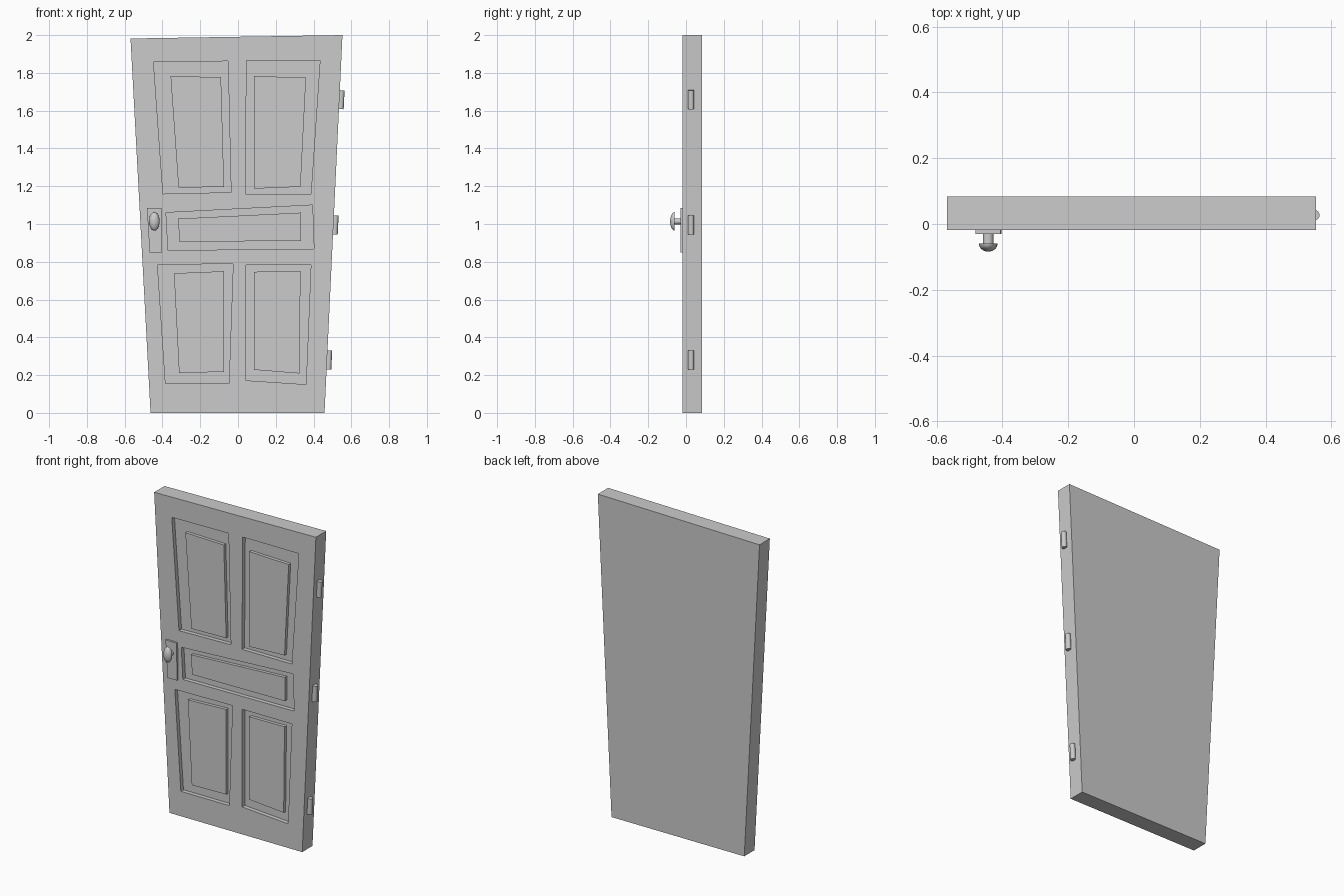
import bpy, bmesh, math
from mathutils import Matrix, Vector

if "Cube" in bpy.data.objects:
    bpy.data.objects.remove(bpy.data.objects["Cube"])

FRONT, BACK = -0.018, 0.084
RECESS = 0.026      # depth of the panel recesses
RAISE = 0.020       # height of the raised fields inside them


def finish(name, bm, smooth=False):
    bmesh.ops.recalc_face_normals(bm, faces=bm.faces[:])
    mesh = bpy.data.meshes.new(name)
    bm.to_mesh(mesh)
    bm.free()
    obj = bpy.data.objects.new(name, mesh)
    bpy.context.collection.objects.link(obj)
    if smooth:
        bpy.ops.object.select_all(action='DESELECT')
        obj.select_set(True)
        bpy.context.view_layer.objects.active = obj
        bpy.ops.object.shade_smooth_by_angle(angle=math.radians(35))
    return obj


def prisms(name, outlines, y0, y1):
    """Extrude front-view outlines (x, z) from y0 to y1."""
    bm = bmesh.new()
    for pts in outlines:
        face = bm.faces.new([bm.verts.new((x, y0, z)) for x, z in pts])
        ext = bmesh.ops.extrude_face_region(bm, geom=[face], use_keep_orig=True)
        verts = [g for g in ext['geom'] if isinstance(g, bmesh.types.BMVert)]
        bmesh.ops.translate(bm, verts=verts, vec=(0, y1 - y0, 0))
    return finish(name, bm)


# Crooked panel outlines: upper left/right, middle, lower left/right
recesses = [
    [(-.447, 1.857), (-.053, 1.862), (-.037, 1.168), (-.397, 1.160)],
    [(.045, 1.865), (.434, 1.865), (.386, 1.160), (.040, 1.160)],
    [(-.381, 1.060), (.394, 1.100), (.402, .869), (-.370, .861)],
    [(-.426, .784), (-.026, .789), (-.048, .156), (-.384, .156)],
    [(.042, .784), (.386, .784), (.360, .151), (.042, .172)],
]
fields = [
    [(-.357, 1.783), (-.090, 1.777), (-.074, 1.197), (-.315, 1.192)],
    [(.085, 1.783), (.360, 1.775), (.331, 1.197), (.085, 1.187)],
    [(-.317, 1.028), (.333, 1.060), (.333, .911), (-.310, .906)],
    [(-.339, .739), (-.074, .750), (-.074, .217), (-.312, .212)],
    [(.085, .747), (.331, .750), (.325, .209), (.085, .228)],
]

# Door slab with recesses cut into the front
bl, br, tr, tl = (-.463, 0), (.458, 0), (.553, 2.0), (-.569, 1.982)
door = prisms("door_slab", [[bl, br, tr, tl]], FRONT, BACK)
cutter = prisms("recess_cutter", recesses, FRONT - 0.05, FRONT + RECESS)
cutter.hide_render = True
mod = door.modifiers.new("recesses", 'BOOLEAN')
mod.operation, mod.solver, mod.object = 'DIFFERENCE', 'EXACT', cutter
bpy.context.view_layer.objects.active = door
bpy.ops.object.modifier_apply(modifier=mod.name)
bpy.data.objects.remove(cutter)

# Raised fields
prisms("raised_panels", fields, FRONT + RECESS - RAISE, FRONT + RECESS)

# Lock plate
prisms("lock_plate", [[(-.482, 1.084), (-.406, 1.084), (-.402, .850), (-.468, .850)]],
       FRONT - 0.012, FRONT)

# Knob: round stem and a tall half-dome head
KX, KZ = -0.443, 1.014
to_y = Matrix.Rotation(math.pi / 2, 4, 'X')      # z axis -> -y axis
bm = bmesh.new()
bmesh.ops.create_cone(bm, cap_ends=True, segments=24, radius1=.016, radius2=.016,
                      depth=.04, matrix=Matrix.Translation((KX, -.044, KZ)) @ to_y)
finish("knob_stem", bm, True)

bm = bmesh.new()
bmesh.ops.create_uvsphere(bm, u_segments=24, v_segments=16, radius=1, matrix=to_y)
cut = bmesh.ops.bisect_plane(bm, geom=bm.verts[:] + bm.edges[:] + bm.faces[:], dist=1e-4,
                             plane_co=(0, 0, 0), plane_no=(0, 1, 0), clear_outer=True)
bmesh.ops.holes_fill(bm, edges=[e for e in bm.edges if e.is_boundary])
bmesh.ops.scale(bm, verts=bm.verts[:], vec=(.028, .024, .049))
bmesh.ops.translate(bm, verts=bm.verts[:], vec=(KX, -.060, KZ))
finish("knob_head", bm, True)

# Hinge barrels leaning with the right-hand edge
lean = Vector((tr[0] - br[0], 0, tr[1] - br[1])).normalized()
turn = Vector((0, 0, 1)).rotation_difference(lean).to_matrix().to_4x4()
for label, z in (("bottom", .280), ("middle", .995), ("top", 1.658)):
    x = br[0] + (tr[0] - br[0]) * z / 2 + .009
    bm = bmesh.new()
    bmesh.ops.create_cone(bm, cap_ends=True, segments=16, radius1=.016, radius2=.016,
                          depth=.1, matrix=Matrix.Translation((x, .027, z)) @ turn)
    finish("hinge_" + label, bm, True)
